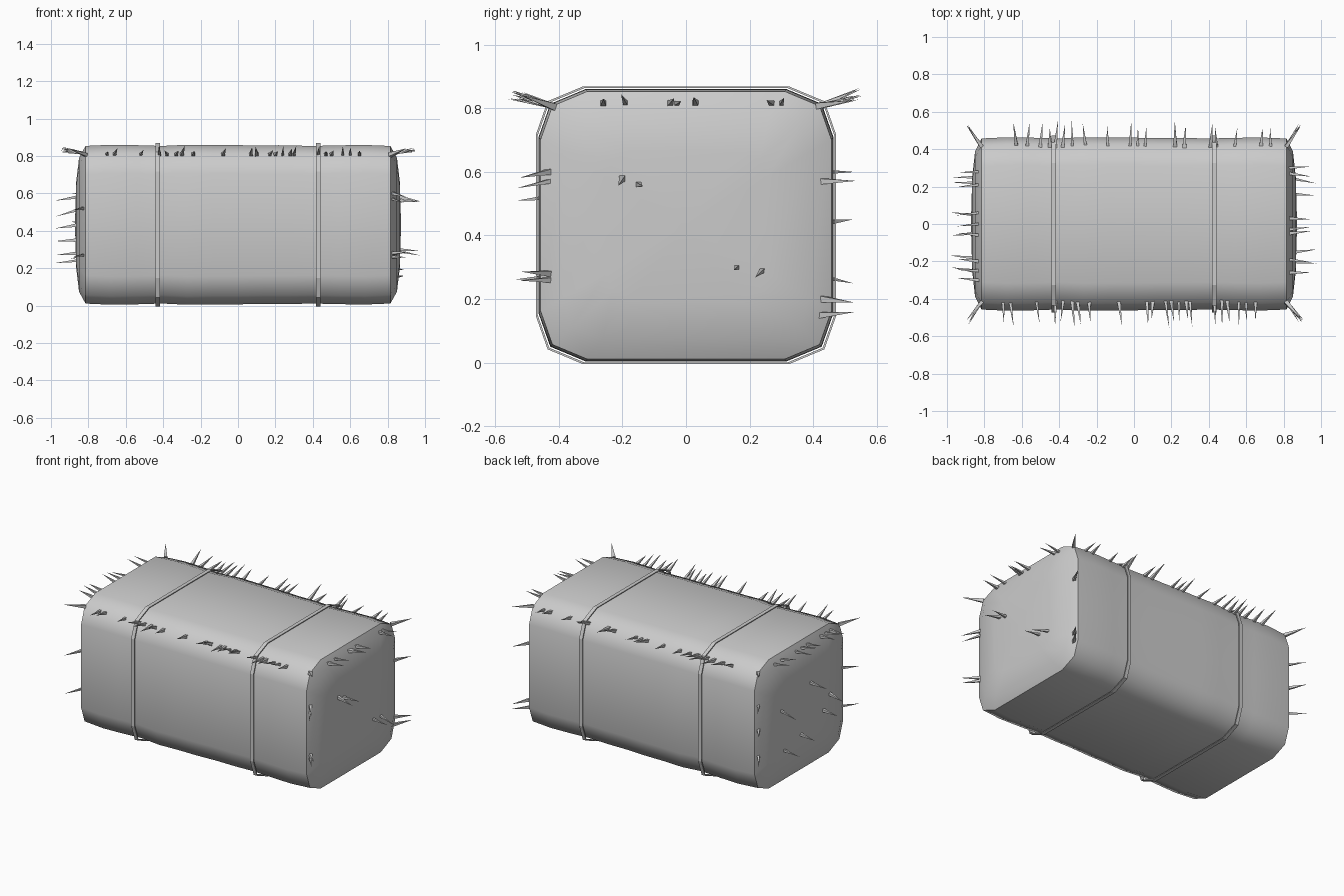
import bpy, bmesh, math, random
from mathutils import Vector

if "Cube" in bpy.data.objects:
    bpy.data.objects.remove(bpy.data.objects["Cube"])

random.seed(4)
CZ = 0.432
# quarter of the chamfered cross-section (y, height from centre)
Q = [(0.31, 0.421), (0.42, 0.375), (0.457, 0.27)]
SEC = (Q + [(y, -z) for y, z in reversed(Q)]
       + [(-y, -z) for y, z in Q] + [(-y, z) for y, z in reversed(Q)])


def finish(bm, name, angle=None):
    bmesh.ops.recalc_face_normals(bm, faces=bm.faces[:])
    me = bpy.data.meshes.new(name)
    bm.to_mesh(me)
    bm.free()
    ob = bpy.data.objects.new(name, me)
    bpy.context.collection.objects.link(ob)
    if angle:
        bpy.ops.object.select_all(action='DESELECT')
        ob.select_set(True)
        bpy.context.view_layer.objects.active = ob
        bpy.ops.object.shade_smooth_by_angle(angle=math.radians(angle))
    return ob


def ring(bm, x, s=1.0, grow=0.0):
    return [bm.verts.new((x, y * s + math.copysign(grow, y),
                          CZ + z * s + math.copysign(grow, z))) for y, z in SEC]


def bridge(bm, a, b):
    n = len(a)
    for i in range(n):
        bm.faces.new((a[i], a[(i + 1) % n], b[(i + 1) % n], b[i]))


# bale body: wavy rings, closed by bulging ends
bm = bmesh.new()
rings = [ring(bm, -0.865, 0.55), ring(bm, -0.85, 0.85)]
N = 12
for i in range(N + 1):
    x = -0.815 + 1.63 * i / N
    g = 0.004 * math.cos(x * 2 * math.pi / 0.41) + random.uniform(-0.003, 0.003)
    rings.append(ring(bm, x, 1.0, g - 0.002))
rings += [ring(bm, 0.85, 0.85), ring(bm, 0.865, 0.55)]
for a, b in zip(rings, rings[1:]):
    bridge(bm, a, b)
for r, x in ((rings[0], -0.872), (rings[-1], 0.872)):
    c = bm.verts.new((x, 0, CZ))
    for i in range(len(r)):
        bm.faces.new((r[i], r[(i + 1) % len(r)], c))
finish(bm, "bale_body", 50)

# two binding straps
for side, x in (("left", -0.43), ("right", 0.43)):
    bm = bmesh.new()
    loops = [ring(bm, x + dx, 1.0, g) for dx, g in
             ((-0.012, -0.015), (-0.012, 0.01), (0.012, 0.01), (0.012, -0.015))]
    for i in range(4):
        bridge(bm, loops[i], loops[(i + 1) % 4])
    finish(bm, "strap_" + side)

# loose straw spikes
straw = bmesh.new()


def spike(base, direction, length=None, spread=0.2):
    d = Vector(direction).normalized()
    d = (d + Vector([random.uniform(-spread, spread) for _ in range(3)])).normalized()
    length = length or random.uniform(0.11, 0.16)
    b = Vector(base) - d * 0.02
    u = d.orthogonal().normalized()
    w = d.cross(u)
    r = random.uniform(0.011, 0.016)
    low = [straw.verts.new(b + (u * math.cos(k * math.pi / 2) + w * math.sin(k * math.pi / 2)) * r)
           for k in range(4)]
    tip = straw.verts.new(b + d * length)
    straw.faces.new(low)
    for k in range(4):
        straw.faces.new((low[k], low[(k + 1) % 4], tip))


# along the two long top edges
BACK = [-.63, -.57, -.50, -.45, -.42, -.38, -.33, -.26, -.14, -.02, .02, .06,
        .22, .27, .41, .44, .54, .68, .73]
FRONT = [-.70, -.66, -.52, -.42, -.38, -.33, -.30, -.24, -.08, .07, .10, .17,
         .20, .24, .28, .30, .43, .47, .50, .56, .60, .65]
for s, xs in ((1, BACK), (-1, FRONT)):
    for x in xs:
        spike((x, s * 0.425, 0.808), (0, s, 0.3), spread=0.14)

# along the top rim of both ends
for s, ys in ((1, (-.26, -.19, -.05, -.03, .03, .27, .30)),
              (-1, (-.30, -.25, -.20, -.06, 0, .06, .21, .28))):
    for y in ys:
        spike((s * 0.83, y, 0.815), (s, 0, 0.15), 0.14, 0.15)

# vertical corners and top corners of the ends
for x, y, zs in ((1, -1, (.60, .57, .28, .26, .81)), (1, 1, (.57, .20, .15, .81)),
                 (-1, -1, (.52, .27, .81)), (-1, 1, (.60, .44, .27, .81))):
    for z in zs:
        spike((x * 0.825, y * 0.43, z), (x * 0.7, y, -0.05 if z < 0.8 else 0.2), 0.14, 0.15)

# scattered on the end faces
for x, pts in ((1, ((-.20, .58), (-.15, .56), (.16, .30), (.24, .29))),
               (-1, ((-.25, .43), (-.18, .35), (.05, .28), (.22, .24), (.25, .51), (-.05, .58)))):
    for y, z in pts:
        spike((x * 0.86, y, z), (x, 0, -0.1), 0.14, 0.18)

# keep straw tips inside the overall length
for v in straw.verts:
    v.co.x = max(-1.0, min(1.0, v.co.x))
finish(straw, "straw_spikes")
